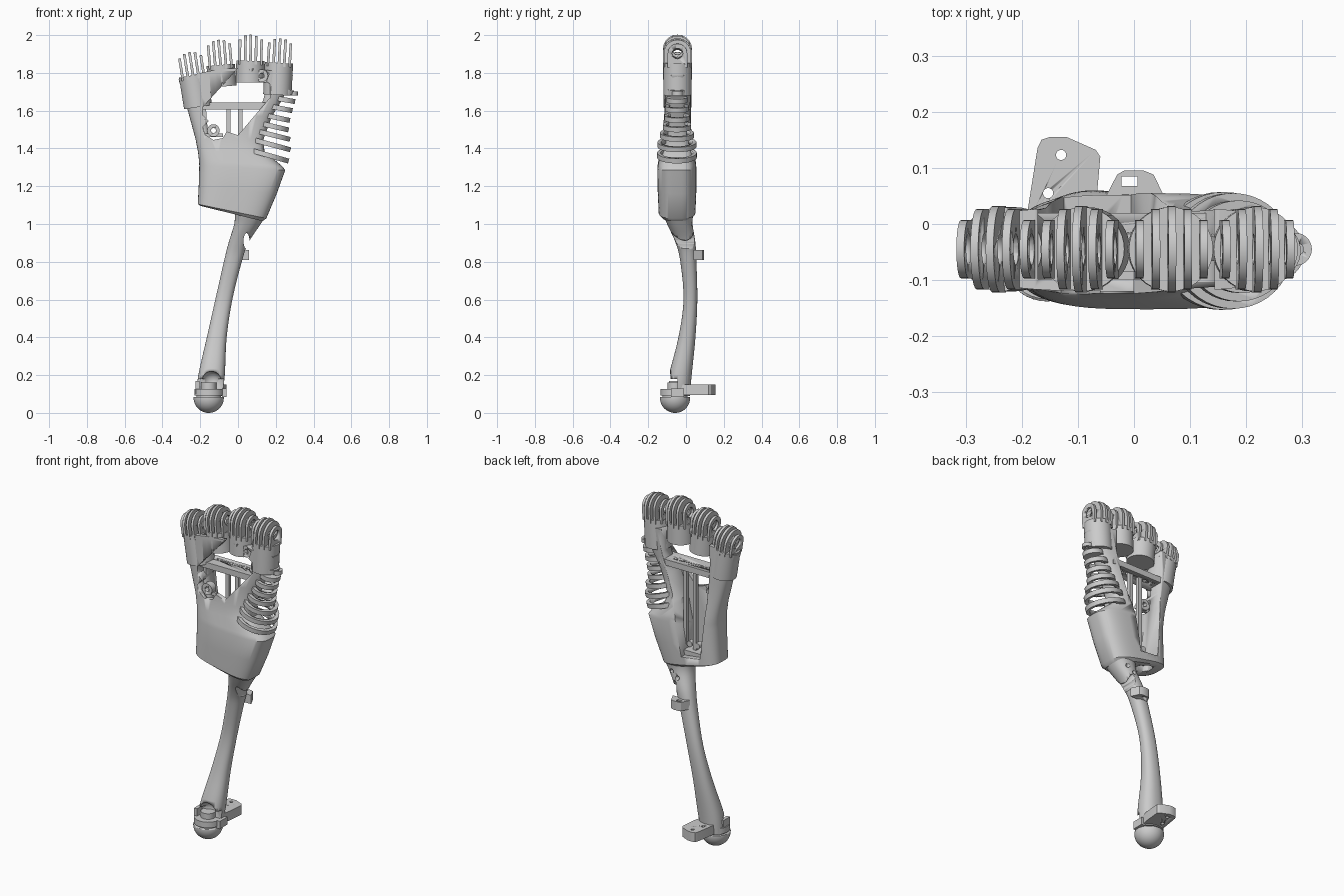
import bpy, bmesh, math
from mathutils import Matrix, Vector

if "Cube" in bpy.data.objects:
    bpy.data.objects.remove(bpy.data.objects["Cube"])


def finish(name, bm, mat=None):
    if mat is not None:
        bmesh.ops.transform(bm, matrix=mat, verts=bm.verts)
    bmesh.ops.recalc_face_normals(bm, faces=bm.faces)
    me = bpy.data.meshes.new(name)
    bm.to_mesh(me)
    bm.free()
    ob = bpy.data.objects.new(name, me)
    bpy.context.collection.objects.link(ob)
    bpy.ops.object.select_all(action='DESELECT')
    bpy.context.view_layer.objects.active = ob
    ob.select_set(True)
    bpy.ops.object.shade_smooth_by_angle(angle=math.radians(32))
    return ob


def cut(ob, *cutters):
    for c in cutters:
        m = ob.modifiers.new("cut", 'BOOLEAN')
        m.operation, m.solver, m.object = 'DIFFERENCE', 'EXACT', c
        bpy.context.view_layer.objects.active = ob
        bpy.ops.object.modifier_apply(modifier=m.name)
        bpy.data.objects.remove(c)
    return ob


def cyl(name, c, r, h, axis='Z', ry=None, tilt=0, n=32):
    bm = bmesh.new()
    bmesh.ops.create_cone(bm, cap_ends=True, segments=n, radius1=r, radius2=r, depth=h)
    rot = {'Z': Matrix(), 'X': Matrix.Rotation(math.pi / 2, 4, 'Y'),
           'Y': Matrix.Rotation(math.pi / 2, 4, 'X')}[axis]
    sc = Matrix.Diagonal((1, (ry or r) / r, 1, 1))
    return finish(name, bm, Matrix.Translation(c) @ Matrix.Rotation(tilt, 4, 'Y') @ rot @ sc)


def ball(name, c, r):
    bm = bmesh.new()
    bmesh.ops.create_uvsphere(bm, u_segments=40, v_segments=24, radius=r)
    return finish(name, bm, Matrix.Translation(c))


def add_prism(bm, pts, d):
    f = bm.faces.new([bm.verts.new(p) for p in pts])
    ext = bmesh.ops.extrude_face_region(bm, geom=[f])
    bmesh.ops.translate(bm, vec=d, verts=[v for v in ext['geom'] if isinstance(v, bmesh.types.BMVert)])


def prism_y(name, pts, y0, y1):
    bm = bmesh.new()
    add_prism(bm, [(x, y0, z) for x, z in pts], Vector((0, y1 - y0, 0)))
    return finish(name, bm)


def prism_z(name, pts, z0, z1):
    bm = bmesh.new()
    add_prism(bm, [(x, y, z0) for x, y in pts], Vector((0, 0, z1 - z0)))
    return finish(name, bm)


def box(name, x0, x1, y0, y1, z0, z1):
    return prism_y(name, [(x0, z0), (x1, z0), (x1, z1), (x0, z1)], y0, y1)


def smooth(secs, k=5):
    out = []
    for i in range(len(secs) - 1):
        q = [secs[max(i - 1, 0)], secs[i], secs[i + 1], secs[min(i + 2, len(secs) - 1)]]
        for s in range(k):
            t = s / k
            out.append([b + .5 * t * (c - a + t * (2 * a - 5 * b + 4 * c - d + t * (3 * (b - c) + d - a)))
                        for a, b, c, d in zip(*q)])
    return out + [secs[-1]]


def loft(name, secs, p=2.0, n=48):
    # section: left x, left z, right x, right z, front y, back y, arch
    bm = bmesh.new()
    rings = []
    for xl, zl, xr, zr, yf, yb, arch in secs:
        ring = []
        for i in range(n):
            a = 2 * math.pi * i / n
            c, s = math.cos(a), math.sin(a)
            u = math.copysign(abs(c) ** (2 / p), c)
            v = math.copysign(abs(s) ** (2 / p), s)
            ring.append(bm.verts.new(((xl + xr) / 2 + u * (xr - xl) / 2, (yf + yb) / 2 + v * (yb - yf) / 2,
                                      zl + (zr - zl) * (u + 1) / 2 + arch * (1 - u * u))))
        rings.append(ring)
    for a, b in zip(rings, rings[1:]):
        for i in range(n):
            bm.faces.new((a[i], a[(i + 1) % n], b[(i + 1) % n], b[i]))
    for r in (rings[0], rings[-1]):
        bm.faces.new((r[0], r[1], r[-1]))
        bm.faces.new((r[n // 2], r[n // 2 + 1], r[n // 2 - 1]))
        for i in range(1, n // 2 - 1):
            bm.faces.new((r[i], r[i + 1], r[n - i - 1], r[n - i]))
    return finish(name, bm)


# forearm, curved and tapering, with the elbow notch and side slots
arm = loft("forearm", smooth([(l, z, r, z, f, b, 0) for z, l, r, f, b in [
    (.09, -.22, -.085, -.10, .02), (.20, -.21, -.07, -.09, .03), (.40, -.165, -.06, -.04, .05),
    (.60, -.12, -.03, -.013, .06), (.80, -.075, .02, -.03, .055), (.90, -.05, .055, -.055, .05),
    (1.0, -.02, .12, -.10, .035), (1.07, -.015, .165, -.13, .04), (1.16, .0, .20, -.14, .045)]]), 2.3)
cut(arm, box("c", -.3, 0, -.2, -.045, .125, .18), ball("c", (-.14, -.08, .17), .05),
    cyl("c", (.045, 0, .91), .016, .3, 'Y', ry=.042),
    cyl("c", (.03, .06, .97), .012, .1, 'Y'), cyl("c", (.07, .06, 1.0), .012, .1, 'Y'))

# elbow ball, collar and mounting tab
E = (-.155, -.058)
elbow = cut(ball("elbow_ball", (*E, .08), .08), box("c", -.3, 0, -.2, .1, .085, .2))
cyl("elbow_neck", (*E, .09), .066, .03)
cyl("elbow_collar", (*E, .11), .076, .034)
cyl("elbow_pin", (*E, .135), .04, .05)
tab = prism_z("elbow_tab", [(-.195, -.01), (-.172, .135), (-.165, .15), (-.15, .155), (-.12, .155), (-.068, .132),
                            (-.06, .12), (-.068, .03), (-.08, -.03)], .095, .15)
cut(tab, cyl("c", (-.13, .123, .12), .009, .2), cyl("c", (-.153, .055, .12), .009, .2))
box("elbow_lug", -.085, -.062, -.08, -.01, .085, .13)
box("elbow_lug_left", -.225, -.205, -.09, -.03, .10, .17)

# cable guide on the back of the forearm
guide = prism_z("cable_guide", [(-.055, .04), (-.03, .088), (-.018, .095), (.018, .095), (.035, .088), (.058, .04)],
                .81, .862)
cut(guide, box("c", -.022, .006, .068, .085, .7, .9))

# palm shell with open back and front window
palm = loft("palm", [
    (-.195, 1.095, .13, 1.015, -.13, .035, 0), (-.213, 1.105, .15, 1.03, -.145, .05, 0),
    (-.208, 1.20, .205, 1.16, -.15, .055, 0), (-.205, 1.31, .25, 1.285, -.152, .055, 0),
    (-.207, 1.34, .235, 1.305, -.148, .053, 0), (-.212, 1.385, .14, 1.385, -.135, .045, 0),
    (-.225, 1.45, .135, 1.45, -.125, .035, 0), (-.26, 1.58, .18, 1.57, -.12, .03, 0),
    (-.285, 1.67, .235, 1.66, -.12, .03, 0), (-.312, 1.755, .285, 1.77, -.12, .03, .05),
    (-.314, 1.765, .29, 1.785, -.12, .03, .05)], 3.2, 64)
cavity = prism_y("c", [(-.125, 1.125), (-.005, 1.11), (.02, 1.25), (.05, 1.40), (.10, 1.55), (.14, 1.68),
                       (.145, 1.95), (-.165, 1.95), (-.175, 1.7), (-.165, 1.55)], -.098, .2)
window = prism_y("c", [(.0, 1.825), (.05, 1.83), (.07, 1.80), (.085, 1.825), (.13, 1.83), (.165, 1.795),
                       (.15, 1.755), (.17, 1.74), (.17, 1.67), (.0, 1.47), (-.06, 1.49), (-.08, 1.455),
                       (-.13, 1.445), (-.175, 1.475), (-.185, 1.515), (-.155, 1.545), (-.185, 1.575),
                       (-.185, 1.62)], -.3, -.06)
cut(palm, cavity, window, cyl("c", (-.09, -.03, 1.08), .055, .14, ry=.04))

# screw bosses at two window corners
for i, (x, z) in enumerate([(.125, 1.785), (-.13, 1.495)]):
    cut(cyl(f"window_boss_{i}", (x, -.085, z), .033, .04, 'Y'), cyl("c", (x, -.085, z), .013, .2, 'Y'))
    box(f"boss_web_{i}", x - .05, x + .05, -.09, -.075, z - .035, z - .015)

# inner cross bar, tendon rods and anchor block
bar = box("cross_bar", -.19, .16, -.085, .02, 1.607, 1.642)
cut(bar, *[cyl("c", (x, -.02, 1.62), .011, .1) for x in (-.13, -.09, .03, .08)])
for i, x in enumerate((-.05, .012)):
    box(f"tendon_rod_{i}", x - .011, x + .011, -.03, -.008, 1.12, 1.62)
    cyl(f"rod_clamp_{i}", (x * .8 - .03, -.02, 1.17), .017, .035, 'Y')
box("anchor_block", -.12, 0, -.1, .02, 1.11, 1.14)

# finger sockets with finned knuckles
for name, x, z, h, tilt in [("little", -.238, 1.787, .122, -9), ("ring", -.092, 1.842, .132, -5),
                            ("middle", .066, 1.864, .136, 1), ("index", .217, 1.853, .128, 3)]:
    place = Matrix.Translation((x, -.045, z)) @ Matrix.Rotation(math.radians(tilt), 4, 'Y')
    depth = .17 if name in ("little", "index") else .115
    cyl(name + "_socket", place @ Vector((0, 0, -depth / 2)), .075, depth, tilt=math.radians(tilt), n=40)
    bm = bmesh.new()
    zc = h - .075
    for k in range(5):
        dx = (k - 2) * .0285
        w = math.sqrt(.077 ** 2 - dx ** 2)
        prof = [(dx - .007, -w, -.02)]
        prof += [(dx - .007, -w * math.cos(a), zc + w * math.sin(a)) for a in [math.pi * j / 20 for j in range(21)]]
        prof += [(dx - .007, w, -.02)]
        add_prism(bm, prof, Vector((.014, 0, 0)))
    fins = finish(name + "_knuckle_fins", bm, place)
    cut(fins, cyl("c", place @ Vector((0, 0, zc)), .028, .3, 'X', tilt=math.radians(tilt)))

# thumb mound made of stacked tilted ribs
ribs = [(.268, 1.345, .115, .105), (.278, 1.405, .108, .103), (.276, 1.46, .095, .09), (.268, 1.51, .08, .075),
        (.275, 1.56, .07, .066), (.288, 1.612, .066, .062), (.302, 1.66, .058, .055), (.295, 1.705, .05, .05)]
for i, (xr, z, rx, ry) in enumerate(ribs):
    t = math.radians(16 - i)
    c = Vector((xr - rx * math.cos(t), -.048, z + rx * math.sin(t) - .012))
    rib = cyl(f"thumb_rib_{i}", c, rx, .026, ry=ry, tilt=t, n=40)
    if i < 6:
        cut(rib, cyl("c", c, rx - .02, .06, ry=ry - .02, tilt=t))

# thumb pivot lug
cut(cyl("thumb_lug", (.288, -.045, 1.69), .029, .022), cyl("c", (.292, -.045, 1.69), .01, .1))
